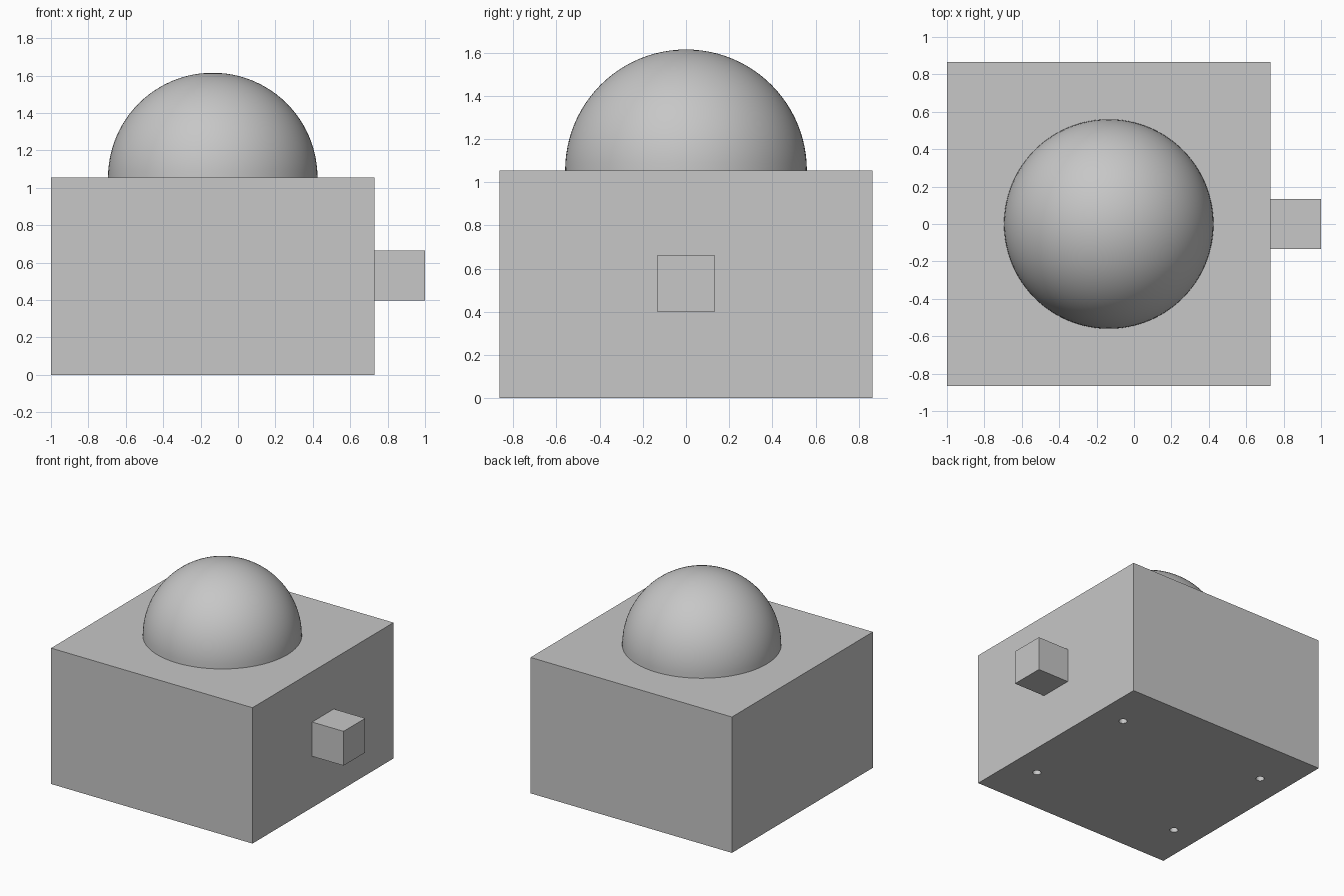
import bpy
import bmesh
import math
from mathutils import Vector

if "Cube" in bpy.data.objects:
    bpy.data.objects.remove(bpy.data.objects["Cube"], do_unlink=True)

BOX_X, BOX_SIZE, BOX_TOP = -0.135, 1.73, 1.055
DOME_RADIUS = 0.56

grey = bpy.data.materials.new("plain_grey")
grey.use_nodes = True
colour = (0.57, 0.57, 0.57, 1)
grey.diffuse_color = colour
grey.node_tree.nodes["Principled BSDF"].inputs["Base Color"].default_value = colour


def add_object(name, bm):
    mesh = bpy.data.meshes.new(name)
    bm.to_mesh(mesh)
    bm.free()
    mesh.materials.append(grey)
    obj = bpy.data.objects.new(name, mesh)
    bpy.context.collection.objects.link(obj)
    return obj


def add_box(name, centre, size):
    bm = bmesh.new()
    bmesh.ops.create_cube(bm, size=1)
    bmesh.ops.scale(bm, vec=size, verts=bm.verts)
    bmesh.ops.translate(bm, vec=centre, verts=bm.verts)
    return add_object(name, bm)


# Main block and the square knob on its side
base = add_box("base_block", (BOX_X, 0, BOX_TOP / 2), (BOX_SIZE, BOX_SIZE, BOX_TOP))
add_box("side_knob", (0.865, 0, 0.531), (0.27, 0.266, 0.266))

# Round screw holes in the underside
bm = bmesh.new()
for sx in (-1, 1):
    for sy in (-1, 1):
        hole = bmesh.ops.create_cone(bm, cap_ends=True, segments=24,
                                     radius1=0.03, radius2=0.03, depth=0.2)
        bmesh.ops.translate(bm, vec=(BOX_X + sx * 0.64, sy * 0.48, 0), verts=hole["verts"])
cutter = add_object("screw_hole_cutter", bm)
cutter.hide_render = True
cutter.hide_viewport = True
cutter.display_type = 'WIRE'
holes = base.modifiers.new("screw_holes", 'BOOLEAN')
holes.operation = 'DIFFERENCE'
holes.solver = 'EXACT'
holes.object = cutter

# Half-sphere dome on top
bm = bmesh.new()
bmesh.ops.create_uvsphere(bm, u_segments=96, v_segments=48, radius=DOME_RADIUS)
bmesh.ops.delete(bm, geom=[v for v in bm.verts if v.co.z < -0.001], context='VERTS')
bmesh.ops.translate(bm, vec=Vector((BOX_X, 0, BOX_TOP)), verts=bm.verts)
dome = add_object("dome", bm)
bpy.context.view_layer.objects.active = dome
dome.select_set(True)
bpy.ops.object.shade_smooth_by_angle(angle=math.radians(30))
